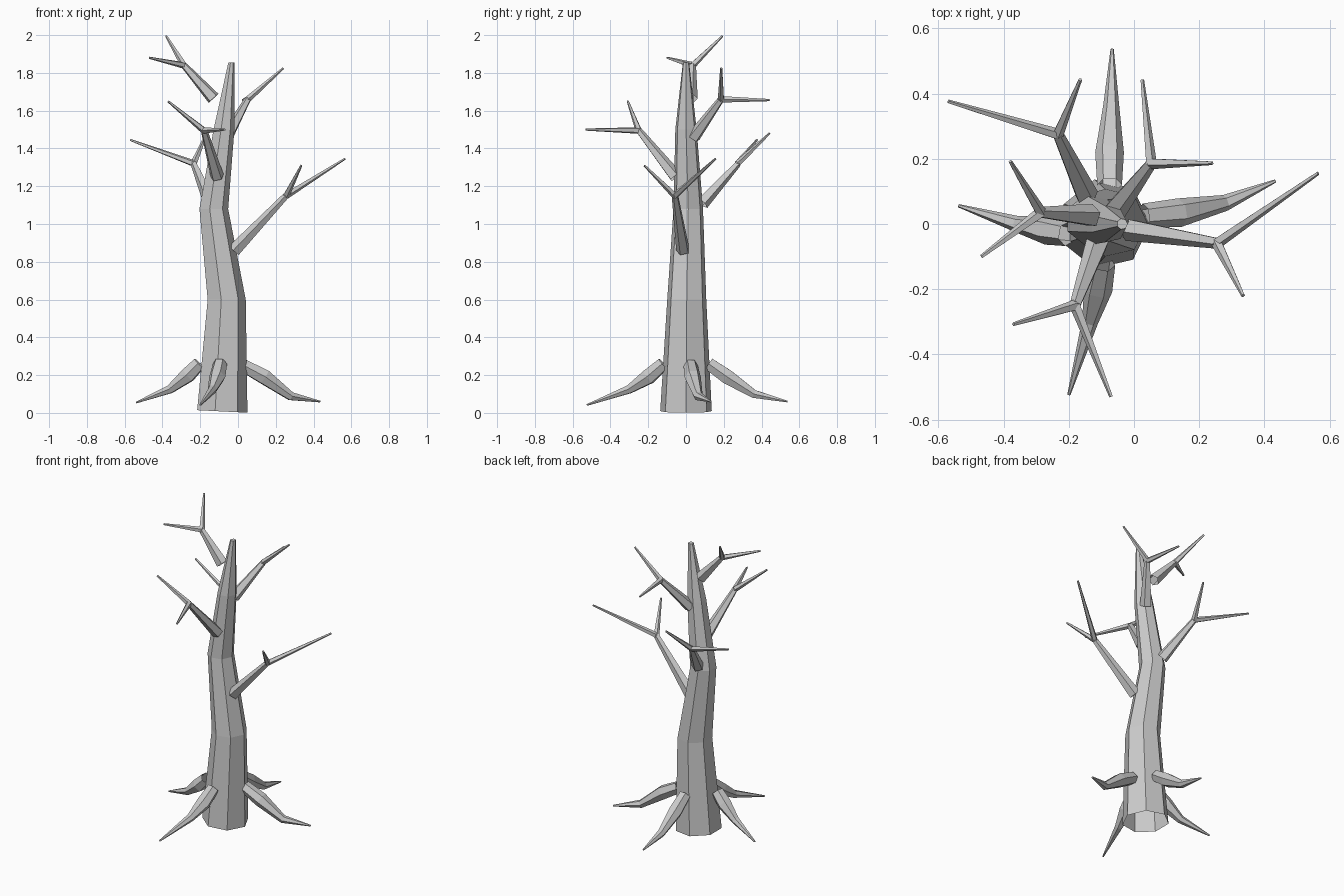
import bpy, bmesh, math
from mathutils import Vector

if "Cube" in bpy.data.objects:
    bpy.data.objects.remove(bpy.data.objects["Cube"])

bark = bpy.data.materials.new("grey_bark")
bark.diffuse_color = (0.6, 0.6, 0.6, 1)
bark.use_nodes = True
bark.node_tree.nodes["Principled BSDF"].inputs["Base Color"].default_value = bark.diffuse_color


def sweep(bm, points, radii, sides, level=False):
    """Tapered tube through points; level keeps the rings horizontal."""
    pts = [Vector(p) for p in points]
    rings = []
    for i, (p, r) in enumerate(zip(pts, radii)):
        t = pts[min(i + 1, len(pts) - 1)] - pts[max(i - 1, 0)]
        t = Vector((0, 0, 1)) if level else t.normalized()
        side = Vector((1, 0, 0)) if level else t.cross(Vector((0, 0, 1))).normalized()
        up = t.cross(side)
        angles = [2 * math.pi * k / sides for k in range(sides)]
        rings.append([bm.verts.new(p + r * (math.cos(a) * side + math.sin(a) * up))
                      for a in angles])
    for a, b in zip(rings, rings[1:]):
        for k in range(sides):
            n = (k + 1) % sides
            bm.faces.new((a[k], a[n], b[n], b[k]))
    bm.faces.new(rings[-1])  # closed tip, open base
    return rings


def finish(name, bm):
    mesh = bpy.data.meshes.new(name)
    bm.to_mesh(mesh)
    bm.free()
    mesh.materials.append(bark)
    bpy.context.collection.objects.link(bpy.data.objects.new(name, mesh))


# Trunk: seven-sided, bending, with a slightly tilted foot
bm = bmesh.new()
rings = sweep(bm,
              [(-0.09, 0, 0.008), (-0.065, 0.004, 0.6), (-0.132, 0.012, 1.08),
               (-0.077, 0, 1.5), (-0.036, 0, 1.855)],
              [0.14, 0.106, 0.08, 0.058, 0.017], 7, level=True)
for v in rings[0]:
    v.co.z -= (v.co.x + 0.09) * 0.05
finish("trunk", bm)

# Branches: a limb from base to fork, then two thin prongs
branches = {
    "branch_right": [(-0.02, -0.015, 0.86), (0.255, -0.058, 1.15),
                     (0.565, 0.156, 1.345), (0.335, -0.22, 1.31)],
    "branch_front": [(-0.11, -0.055, 1.25), (-0.18, -0.25, 1.495),
                     (-0.07, -0.53, 1.50), (-0.37, -0.308, 1.65)],
    "branch_left_back": [(-0.145, 0.085, 1.11), (-0.234, 0.275, 1.32),
                         (-0.57, 0.376, 1.445), (-0.165, 0.443, 1.48)],
    "branch_right_back": [(-0.06, 0.04, 1.46), (0.052, 0.186, 1.66),
                          (0.24, 0.187, 1.825), (0.025, 0.443, 1.656)],
    "branch_top": [(-0.13, 0.025, 1.665), (-0.286, 0.035, 1.84),
                   (-0.38, 0.192, 1.995), (-0.468, -0.10, 1.88)],
}
for name, (base, fork, *tips) in branches.items():
    bm = bmesh.new()
    sweep(bm, [base, fork], [0.037, 0.018], 5)
    for tip in tips:
        sweep(bm, [fork, tip], [0.018, 0.006], 5)
    finish(name, bm)

# Roots: arching out of the trunk and tapering to a point
roots = {
    "root_right": [(0.03, 0.025, 0.25), (0.14, 0.035, 0.19),
                   (0.28, 0.065, 0.088), (0.434, 0.132, 0.06)],
    "root_left": [(-0.205, -0.03, 0.262), (-0.265, -0.02, 0.2),
                  (-0.36, 0.0, 0.125), (-0.538, 0.056, 0.055)],
    "root_front": [(-0.095, -0.12, 0.26), (-0.11, -0.20, 0.19),
                   (-0.135, -0.30, 0.125), (-0.2, -0.524, 0.042)],
    "root_back": [(-0.075, 0.12, 0.26), (-0.075, 0.22, 0.19),
                  (-0.07, 0.36, 0.1), (-0.067, 0.537, 0.06)],
}
for name, path in roots.items():
    bm = bmesh.new()
    sweep(bm, path, [0.038, 0.044, 0.025, 0.005], 6)
    finish(name, bm)
